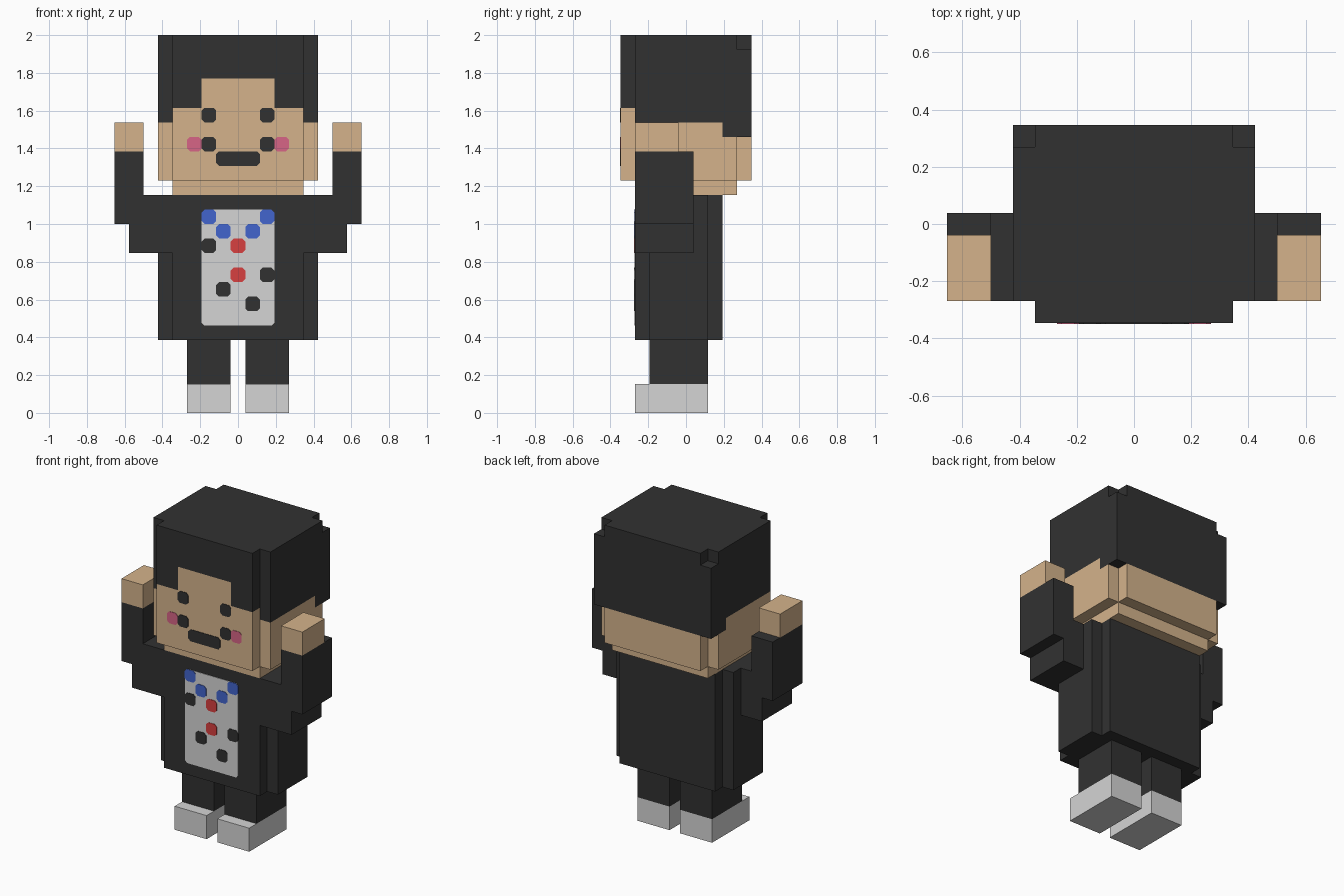
import bpy
import bmesh
from mathutils import Vector

cube = bpy.data.objects.get("Cube")
if cube:
    bpy.data.objects.remove(cube, do_unlink=True)

UNIT = 1 / 13        # edge of one block
PLATE = 0.04         # thickness of one painted layer, in blocks
CHAMFER = 0.2        # clipped corners of the painted spots, in blocks


def material(name, colour):
    mat = bpy.data.materials.new(name)
    mat.use_nodes = True
    rgba = (*colour, 1)
    mat.diffuse_color = rgba
    shader = next(n for n in mat.node_tree.nodes if n.type == "BSDF_PRINCIPLED")
    shader.inputs["Base Color"].default_value = rgba
    shader.inputs["Roughness"].default_value = 0.9
    return mat


black = material("soft_black", (0.031, 0.031, 0.031))
skin = material("warm_skin", (0.66, 0.45, 0.26))
white = material("light_grey", (0.66, 0.66, 0.66))
red = material("button_red", (0.68, 0.05, 0.05))
blue = material("collar_blue", (0.055, 0.13, 0.61))
pink = material("cheek_pink", (0.68, 0.13, 0.24))


def finish(name, mat, bm):
    bmesh.ops.scale(bm, vec=(UNIT, UNIT, UNIT), verts=bm.verts)
    bmesh.ops.recalc_face_normals(bm, faces=bm.faces)
    mesh = bpy.data.meshes.new(name)
    bm.to_mesh(mesh)
    bm.free()
    mesh.materials.append(mat)
    obj = bpy.data.objects.new(name, mesh)
    bpy.context.collection.objects.link(obj)
    return obj


def blocks(name, mat, *ranges):
    """One object made of boxes, each given as x, y and z ranges in blocks."""
    bm = bmesh.new()
    for spans in ranges:
        low, high = (Vector(corner) for corner in zip(*spans))
        cube = bmesh.ops.create_cube(bm, size=1)["verts"]
        bmesh.ops.scale(bm, vec=high - low, verts=cube)
        bmesh.ops.translate(bm, vec=(low + high) / 2, verts=cube)
    return finish(name, mat, bm)


def pair(name, mat, xs, ys, zs):
    """The same box on the left and on the right."""
    blocks("left_" + name, mat, (xs, ys, zs))
    blocks("right_" + name, mat, ((-xs[1], -xs[0]), ys, zs))


def spot(name, mat, x, z, front, width=1, height=1, layer=1):
    """Thin plate with clipped corners, centred on x, with its base at z."""
    bm = bmesh.new()
    w, h, c = width / 2, height / 2, CHAMFER
    quarter = [(w, h - c), (w - c, h)]
    outline = (quarter + [(-a, b) for a, b in reversed(quarter)]
               + [(-a, -b) for a, b in quarter]
               + [(a, -b) for a, b in reversed(quarter)])
    face = bm.faces.new([bm.verts.new((x + a, front, z + h + b)) for a, b in outline])
    top = bmesh.ops.extrude_face_region(bm, geom=[face])["geom"]
    moved = [v for v in top if isinstance(v, bmesh.types.BMVert)]
    bmesh.ops.translate(bm, vec=(0, -PLATE * layer, 0), verts=moved)
    return finish(name, mat, bm)


def both(half):
    return (-half, half)


wide, inner, opening = both(5.5), both(4.5), both(2.5)
face_y, chest_y = -4.5, -3.5
face_slab = (face_y, chest_y)

# Legs and shoes
pair("shoe", white, (0.5, 3.5), (-3.5, 1.5), (0, 2))
pair("leg", black, (0.5, 3.5), (-2.5, 1.5), (2, 5))

# Coat with stepped vertical corners
blocks("coat", black,
       (inner, (chest_y, 2.5), (5, 15)),
       (wide, (-2.5, 1.5), (5, 15)))

# Raised arms
arm_y = (chest_y, 0.5)
pair("upper_arm", black, (4.5, 7.5), arm_y, (11, 15))
pair("forearm", black, (6.5, 8.5), arm_y, (13, 18))
pair("hand", skin, (6.5, 8.5), (chest_y, -0.5), (18, 20))

# Head: chin, face, sides and nape
blocks("chin", skin, (inner, (-3.5, 3.5), (15, 16)))
blocks("head", skin,
       (inner, face_slab, (16, 21)),
       (opening, face_slab, (21, 23)),
       (wide, (chest_y, 2.5), (16, 20)),
       (wide, (2.5, 3.5), (16, 19)),
       (inner, (3.5, 4.5), (16, 19)))

# Hair: crown, back with nicked top corners, and fringe
blocks("hair", black,
       (wide, (chest_y, 2.5), (20, 26)),
       (wide, (2.5, 4.5), (19, 25)),
       (wide, (2.5, 3.5), (25, 26)),
       (inner, (3.5, 4.5), (25, 26)))
blocks("fringe", black, (inner, face_slab, (23, 26)))
pair("fringe_side", black, (2.5, 4.5), face_slab, (21, 23))

# Face details
for side, label in ((1, "left_"), (-1, "right_")):
    spot(label + "eye", black, side * 2, 20, face_y)
    spot(label + "mouth_corner", black, side * 2, 18, face_y)
    spot(label + "cheek", pink, side * 3, 18, face_y)
spot("mouth", black, 0, 17, face_y, width=3)

# Shirt front with collar, buttons and dark spots
spot("shirt_front", white, 0, 6, chest_y, width=5, height=8)
for side, label in ((1, "left_"), (-1, "right_")):
    spot(label + "collar_top", blue, side * 2, 13, chest_y, layer=2)
    spot(label + "collar_tip", blue, side, 12, chest_y, layer=2)
for label, z in (("upper", 11), ("lower", 9)):
    spot(label + "_button", red, 0, z, chest_y, layer=2)
for x, z in ((-2, 11), (2, 9), (-1, 8), (1, 7)):
    spot("shirt_spot", black, x, z, chest_y, layer=2)
